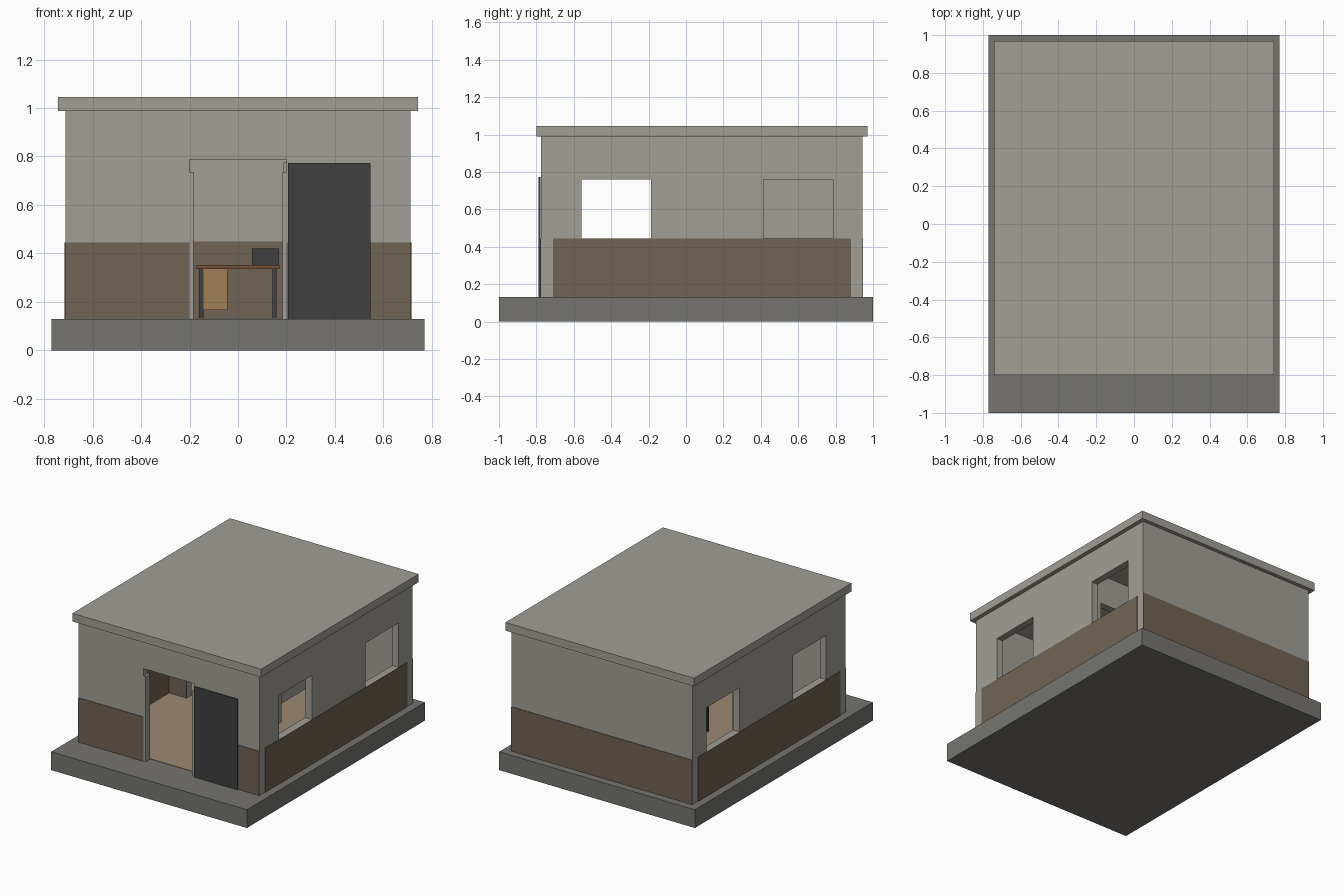
import bpy

if "Cube" in bpy.data.objects:
    bpy.data.objects.remove(bpy.data.objects["Cube"])

def material(name, r, g, b):
    m = bpy.data.materials.new(name)
    m.diffuse_color = (r, g, b, 1)
    m.use_nodes = True
    m.node_tree.nodes["Principled BSDF"].inputs["Base Color"].default_value = m.diffuse_color
    return m

PLASTER = material("plaster", 0.358, 0.345, 0.305)
CONCRETE = material("concrete", 0.178, 0.175, 0.163)
BROWN = material("brown_paint", 0.163, 0.127, 0.089)
FLOOR = material("floor_tan", 0.333, 0.25, 0.175)
DARK = material("dark_metal", 0.05, 0.05, 0.05)
WOOD = material("wood", 0.168, 0.085, 0.038)
LIGHT_WOOD = material("light_wood", 0.358, 0.216, 0.095)

def box(name, x, y, z, mat=None):
    """Box from (min, max) ranges on each axis."""
    bpy.ops.mesh.primitive_cube_add(size=1)
    o = bpy.context.object
    o.name = name
    for v in o.data.vertices:
        v.co = [r[0] + (c + 0.5) * (r[1] - r[0]) for c, r in zip(v.co, (x, y, z))]
    if mat:
        o.data.materials.append(mat)
    return o

def cut(target, *ranges):
    """Subtract a box from the target and discard the cutter."""
    c = box("cutter", *ranges)
    c.hide_render = True
    m = target.modifiers.new("cut", 'BOOLEAN')
    m.operation = 'DIFFERENCE'
    m.solver = 'EXACT'
    m.object = c
    bpy.context.view_layer.objects.active = target
    bpy.ops.object.modifier_apply(modifier=m.name)
    bpy.data.objects.remove(c)

Z0, Z1 = 0.13, 0.988       # wall bottom and top
FRONT, BACK, SIDE = -0.775, 0.943, 0.712
T = 0.05                   # wall thickness
PY0, PY1 = 0.17, 0.22      # partition between front and back rooms
IN = SIDE - T
DOOR_TOP = 0.788
WIN_Z = (0.445, 0.759)

# Foundation slab, floor and roof
box("foundation", (-0.77, 0.77), (-1, 1), (0, Z0), CONCRETE)
box("floor", (-IN, IN), (FRONT + T, BACK - T), (Z0 - 0.01, Z0 + 0.003), FLOOR)
box("roof", (-0.742, 0.742), (-0.80, 0.97), (Z1, 1.046), PLASTER)

# Walls: solid block with rooms, doors and windows cut out
walls = box("walls", (-SIDE, SIDE), (FRONT, BACK), (Z0, Z1), PLASTER)
cut(walls, (-IN, IN), (FRONT + T, PY0), (0.05, 1.1))
for x in ((-IN, -T / 2), (T / 2, IN)):
    cut(walls, x, (PY1, BACK - T), (0.05, 1.1))
cut(walls, (-0.2, 0.2), (FRONT - 0.1, FRONT + T + 0.02), (0.05, DOOR_TOP))
for y in ((-0.558, -0.186), (0.415, 0.787)):
    cut(walls, (-1, -IN + 0.02), y, WIN_Z)
    cut(walls, (IN - 0.02, 1), y, WIN_Z)
for x in ((-0.52, -0.25), (0.19, 0.47)):
    cut(walls, x, (PY0 - 0.02, PY1 + 0.02), (0.05, 0.775))

# Painted lower panels
P = (Z0, 0.445)
E = 0.004
box("back_panel", (-SIDE, SIDE), (BACK, BACK + E), P, BROWN)
for s, side in ((-1, "left"), (1, "right")):
    def mx(a, b):
        return tuple(sorted((s * a, s * b)))
    box(side + "_panel", mx(SIDE, SIDE + E), (-0.712, 0.882), P, BROWN)
    box(side + "_front_panel", mx(0.2, SIDE), (FRONT - E, FRONT), P, BROWN)
    # Inner panels
    box(side + "_inner_side_panel", mx(IN - E, IN), (FRONT + T, PY0), P, BROWN)
    box(side + "_partition_panel", mx(0.52 if s < 0 else 0.47, IN), (PY0 - E, PY0), P, BROWN)
    # Front door jambs
    box(side + "_jamb", mx(0.184, 0.2), (FRONT, FRONT + T), (Z0, 0.735), PLASTER)
box("middle_partition_panel", (-0.25, 0.19), (PY0 - E, PY0), (Z0, 0.45), BROWN)

# Doors opened flat against the walls
box("front_door", (0.207, 0.547), (-0.788, -0.779), (Z0, 0.773), DARK)
box("inner_door", (-0.25, -0.035), (PY1 + 0.004, PY1 + 0.012), (Z0, 0.77), DARK)

# Desk with drawer unit and a box on top
DY = (-0.04, 0.13)
box("desk_top", (-0.172, 0.172), DY, (0.335, 0.352), WOOD)
for i, x in enumerate(((-0.160, -0.143), (0.142, 0.159))):
    for j, y in enumerate(((-0.03, -0.013), (0.103, 0.12))):
        box(f"desk_leg_{i}{j}", x, y, (Z0, 0.335), DARK)
box("desk_drawers", (-0.143, -0.043), (-0.03, 0.12), (0.166, 0.335), LIGHT_WOOD)
box("desk_device", (0.058, 0.17), (0.0, 0.09), (0.352, 0.42), DARK)
